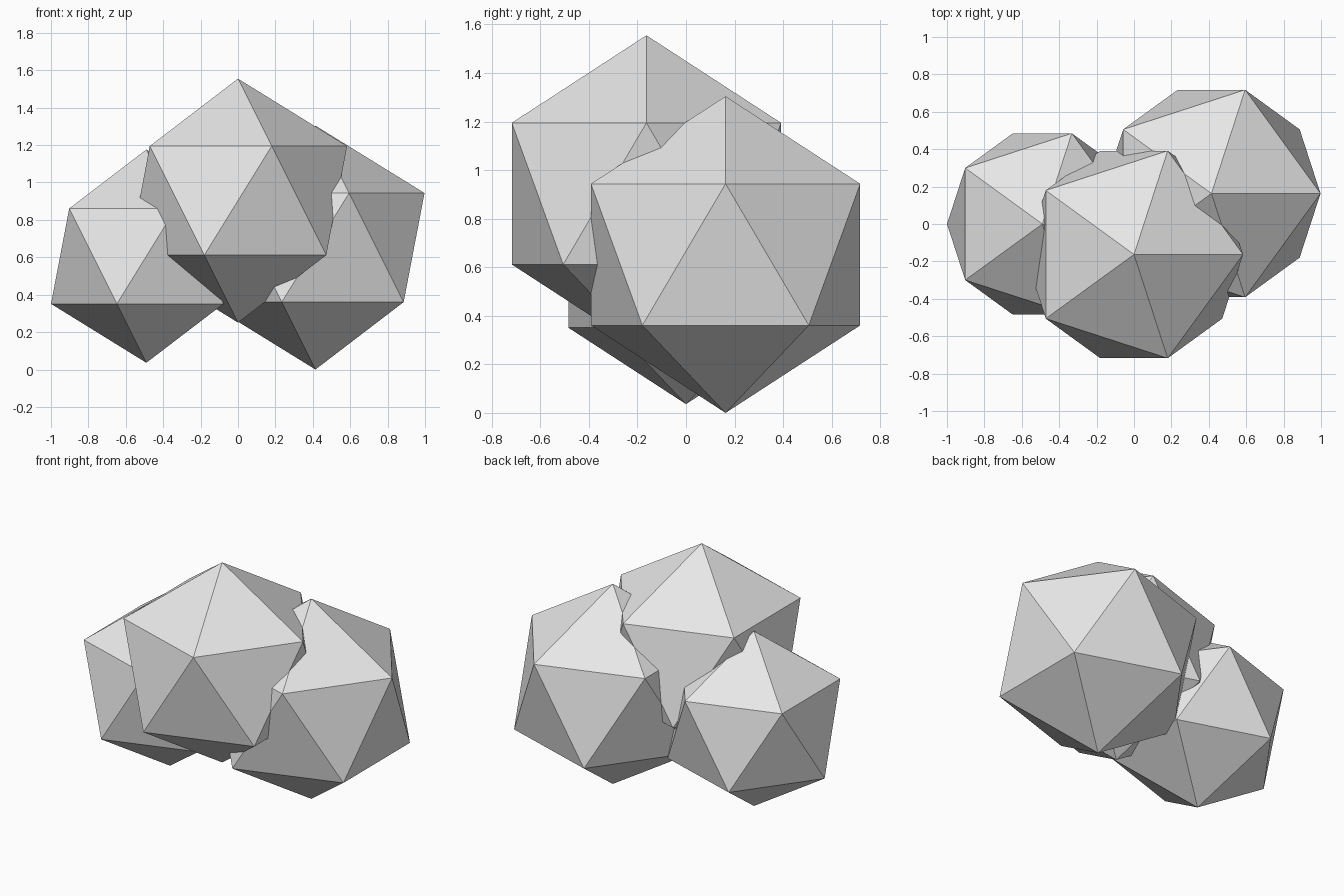
import bpy

# Remove the default cube
cube = bpy.data.objects.get("Cube")
if cube:
    bpy.data.objects.remove(cube, do_unlink=True)

# Single pale grey material
grey = bpy.data.materials.new("pale grey")
grey.use_nodes = True
colour = (0.8, 0.8, 0.8, 1)
grey.diffuse_color = colour
bsdf = next(n for n in grey.node_tree.nodes if n.type == "BSDF_PRINCIPLED")
bsdf.inputs["Base Color"].default_value = colour


def add_lump(name, radius, location):
    """Flat-shaded twenty-sided lump."""
    bpy.ops.mesh.primitive_ico_sphere_add(subdivisions=1, radius=radius,
                                          location=location)
    lump = bpy.context.object
    lump.name = name
    lump.data.name = name
    lump.data.materials.append(grey)
    bpy.ops.object.shade_flat()
    return lump


# Three overlapping lumps of one cluster
add_lump("front_upper_lump", 0.652, (0, -0.163, 0.903))
add_lump("left_back_lump", 0.652, (0.414, 0.163, 0.652))
add_lump("right_small_lump", 0.57, (-0.49, 0, 0.606))
